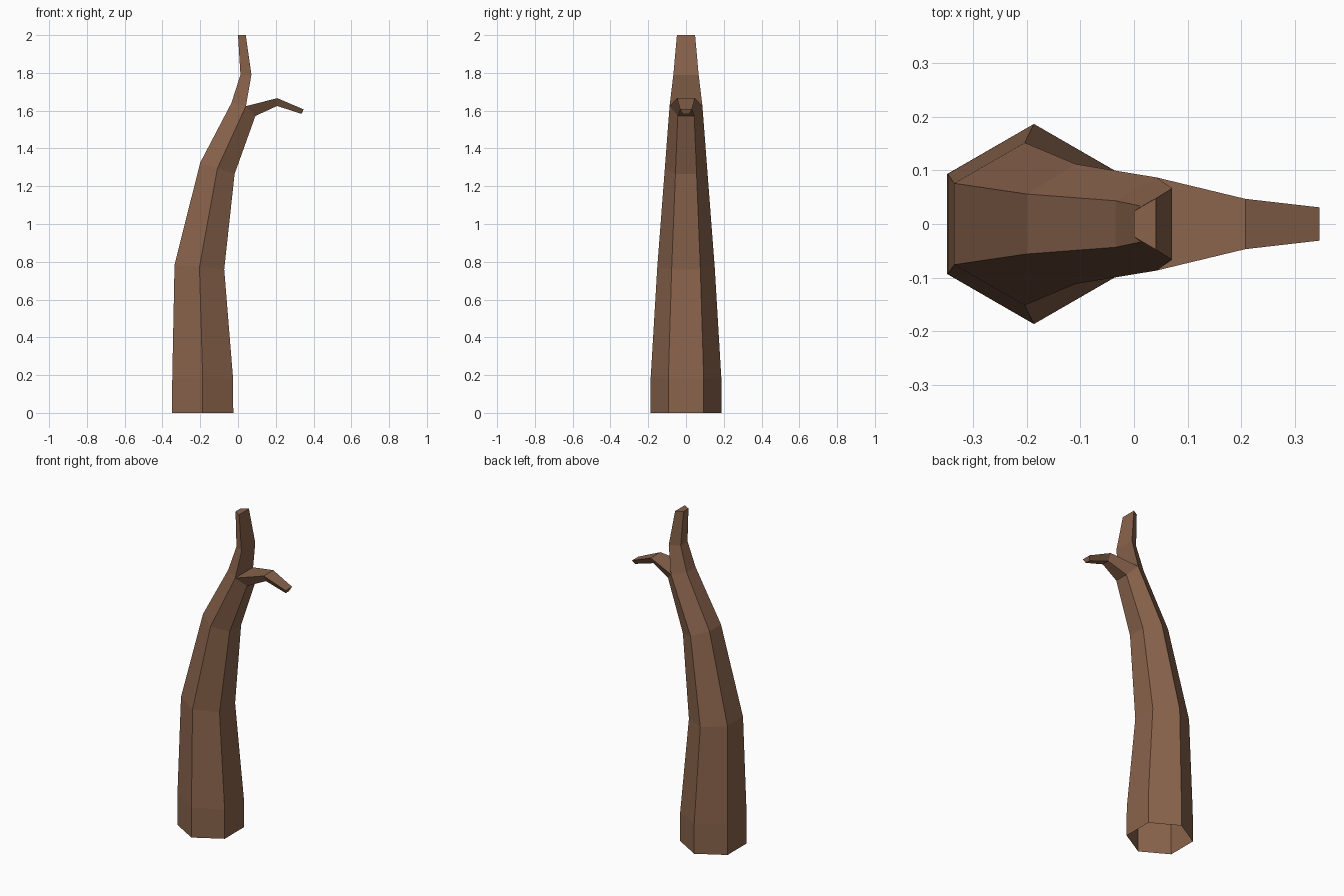
import bpy, bmesh

if "Cube" in bpy.data.objects:
    bpy.data.objects.remove(bpy.data.objects["Cube"])

bark = bpy.data.materials.new("bark")
bark.diffuse_color = (0.25, 0.125, 0.072, 1)
bark.use_nodes = True
bark.node_tree.nodes["Principled BSDF"].inputs["Base Color"].default_value = bark.diffuse_color

bm = bmesh.new()


def half_section(r, mid, outer):
    """Four points of a half hexagon: wide pair at mid (x, z), narrow pair at outer."""
    return [bm.verts.new((p[0], y, p[1])) for p, y in
            ((mid, -r), (outer, -r / 2), (outer, r / 2), (mid, r))]


def bridge(a, b):
    for i in range(len(a)):
        j = (i + 1) % len(a)
        bm.faces.new((a[i], a[j], b[j], b[i]))


# Trunk: hexagonal rings as radius, left, middle and right (x, z); open at the foot
rings = []
for r, left, mid, right in (
        (0.187, (-0.349, 0.0), (-0.187, 0.0), (-0.025, 0.0)),
        (0.187, (-0.348, 0.19), (-0.187, 0.185), (-0.026, 0.18)),
        (0.152, (-0.336, 0.785), (-0.204, 0.772), (-0.073, 0.76)),
        (0.112, (-0.200, 1.325), (-0.109, 1.295), (-0.018, 1.265)),
        (0.087, (-0.035, 1.64), (0.042, 1.624), (0.092, 1.572))):
    r_half = half_section(r, mid, right)
    l_half = [bm.verts.new((left[0], y, left[1])) for y in (r / 2, -r / 2)]
    rings.append(r_half + l_half)
for a, b in zip(rings, rings[1:]):
    bridge(a, b)

# Fork: each half of the last ring carries on as its own limb
f0, r0, r1, f1, l1, l0 = rings[-1]
limbs = (
    ([f0, l0, l1, f1], ((0.067, (0.071, 1.79), (0.013, 1.79)),
                        (0.048, (0.041, 2.0), (0.0, 2.0)))),
    ([f0, r0, r1, f1], ((0.047, (0.208, 1.666), (0.207, 1.625)),
                        (0.031, (0.347, 1.607), (0.337, 1.583)))),
)
for section, steps in limbs:
    for r, mid, outer in steps:
        nxt = half_section(r, mid, outer)
        bridge(section, nxt)
        section = nxt
    bm.faces.new(section)

bmesh.ops.recalc_face_normals(bm, faces=bm.faces)
mesh = bpy.data.meshes.new("tree_trunk")
bm.to_mesh(mesh)
bm.free()
mesh.materials.append(bark)
bpy.context.collection.objects.link(bpy.data.objects.new("tree_trunk", mesh))
